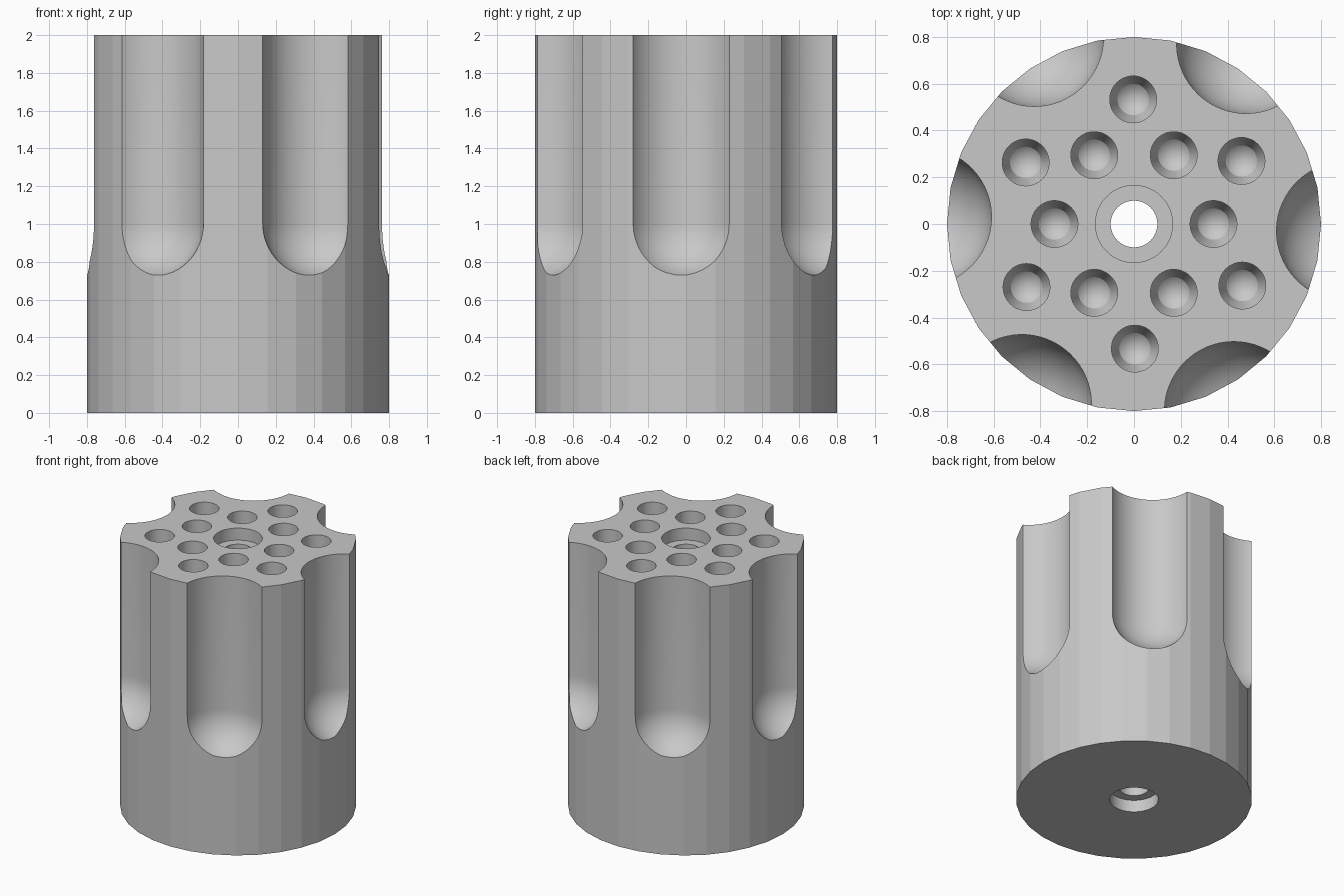
import bpy, bmesh, math

if "Cube" in bpy.data.objects:
    bpy.data.objects.remove(bpy.data.objects["Cube"])

R, H = 0.8, 2.0


def lathe(bm, profile, sides, cx=0.0, cy=0.0, turn=0.0):
    """Closed solid of revolution from (radius, z) points, bottom to top."""
    rings = []
    for r, z in profile:
        if r == 0:
            rings.append([bm.verts.new((cx, cy, z))])
        else:
            rings.append([bm.verts.new((cx + r * math.cos(turn + 2 * math.pi * i / sides),
                                        cy + r * math.sin(turn + 2 * math.pi * i / sides), z))
                          for i in range(sides)])
    for a, b in zip(rings, rings[1:]):
        for i in range(sides):
            j = (i + 1) % sides
            if len(a) == 1:
                bm.faces.new((a[0], b[j], b[i]))
            elif len(b) == 1:
                bm.faces.new((a[i], a[j], b[0]))
            else:
                bm.faces.new((a[i], a[j], b[j], b[i]))
    if len(rings[0]) > 1:
        bm.faces.new(rings[0][::-1])
    if len(rings[-1]) > 1:
        bm.faces.new(rings[-1])


def make_object(name, bm):
    bmesh.ops.recalc_face_normals(bm, faces=bm.faces)
    mesh = bpy.data.meshes.new(name)
    bm.to_mesh(mesh)
    bm.free()
    obj = bpy.data.objects.new(name, mesh)
    bpy.context.collection.objects.link(obj)
    return obj


def polar(radius, degrees):
    a = math.radians(degrees)
    return radius * math.cos(a), radius * math.sin(a)


# Faceted cylinder body
bm = bmesh.new()
lathe(bm, [(R, 0), (R, H)], 32)
body = make_object("fluted_holder", bm)
grey = bpy.data.materials.new("grey")
grey.diffuse_color = (0.58, 0.58, 0.58, 1)
grey.use_nodes = True
grey.node_tree.nodes["Principled BSDF"].inputs["Base Color"].default_value = grey.diffuse_color
body.data.materials.append(grey)

cut = bmesh.new()

# Six round-ended flutes around the side
FR, FZ = 0.297, 1.005
flute = [(0, FZ - FR)]
for k in range(1, 17):
    a = math.radians(90 * k / 16)
    flute.append((FR * math.sin(a), FZ - FR * math.cos(a)))
flute.append((FR, H + 0.1))
for k in range(6):
    angle = 60 * k - 1.9
    x, y = polar(0.907, angle)
    lathe(cut, flute, 64, x, y, math.radians(angle))

# Twelve pointed holes in two rings
hole = [(0, 0.72), (0.067, 0.78), (0.1, 0.87), (0.1, H + 0.1)]
for radius, start in ((0.34, 0.0), (0.533, 30.4)):
    for k in range(6):
        x, y = polar(radius, start + 60 * k)
        lathe(cut, hole, 48, x, y)

# Central through hole, counterbored at both ends
lathe(cut, [(0.165, -0.1), (0.165, 0.09), (0.1, 0.09),
            (0.1, H - 0.09), (0.165, H - 0.09), (0.165, H + 0.1)], 48)

cutter = make_object("cutter", cut)
cutter.hide_render = True

# Cut the body and keep the finished mesh
mod = body.modifiers.new("cuts", 'BOOLEAN')
mod.operation = 'DIFFERENCE'
mod.solver = 'EXACT'
mod.object = cutter
bpy.context.view_layer.objects.active = body
bpy.ops.object.select_all(action='DESELECT')
body.select_set(True)
bpy.ops.object.modifier_apply(modifier=mod.name)
bpy.data.objects.remove(cutter, do_unlink=True)

# Flutes and holes smooth, body facets flat
bpy.ops.object.shade_smooth_by_angle(angle=math.radians(9))
